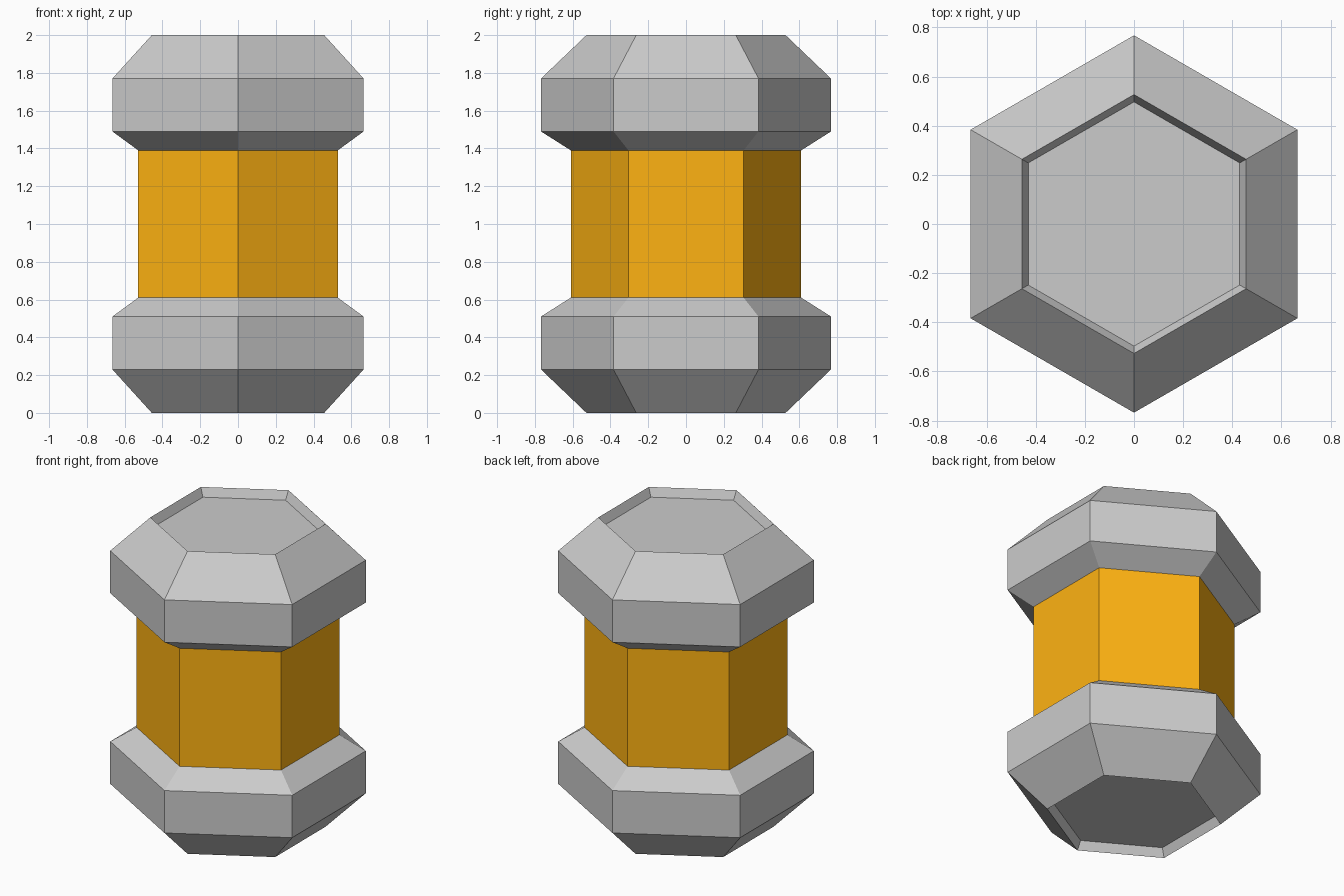
import bpy, math

if "Cube" in bpy.data.objects:
    bpy.data.objects.remove(bpy.data.objects["Cube"])

SIDES = 6


def hex_lathe(name, profile, cap_first=False, cap_last=False):
    """Stack hexagonal rings (radius, z) with a corner on the y axis."""
    verts, faces = [], []
    for r, z in profile:
        for i in range(SIDES):
            a = math.pi / 2 + i * 2 * math.pi / SIDES
            verts.append((r * math.cos(a), r * math.sin(a), z))
    for k in range(len(profile) - 1):
        for i in range(SIDES):
            j = (i + 1) % SIDES
            a, b = k * SIDES, (k + 1) * SIDES
            faces.append((a + i, a + j, b + j, b + i))
    if cap_first:
        faces.append(tuple(reversed(range(SIDES))))
    if cap_last:
        n = (len(profile) - 1) * SIDES
        faces.append(tuple(range(n, n + SIDES)))
    mesh = bpy.data.meshes.new(name)
    mesh.from_pydata(verts, [], faces)
    mesh.update()
    obj = bpy.data.objects.new(name, mesh)
    bpy.context.collection.objects.link(obj)
    return obj


# Bottom cap: recessed end face, bevelled rim, straight wall, collar
cap = [(0.497, 0.055), (0.527, 0.0), (0.768, 0.23),
       (0.768, 0.51), (0.61, 0.61)]
hex_lathe("bottom_cap", cap, cap_first=True, cap_last=True)

# Top cap: the same profile mirrored about mid height
hex_lathe("top_cap", [(r, 2 - z) for r, z in reversed(cap)],
          cap_first=True, cap_last=True)

# Amber core between the caps
core = hex_lathe("core", [(0.61, 0.61), (0.61, 1.39)])
amber = bpy.data.materials.new("amber")
amber.diffuse_color = (1.0, 0.45, 0.006, 1.0)
amber.use_nodes = True
amber.node_tree.nodes["Principled BSDF"].inputs["Base Color"].default_value = amber.diffuse_color
core.data.materials.append(amber)
